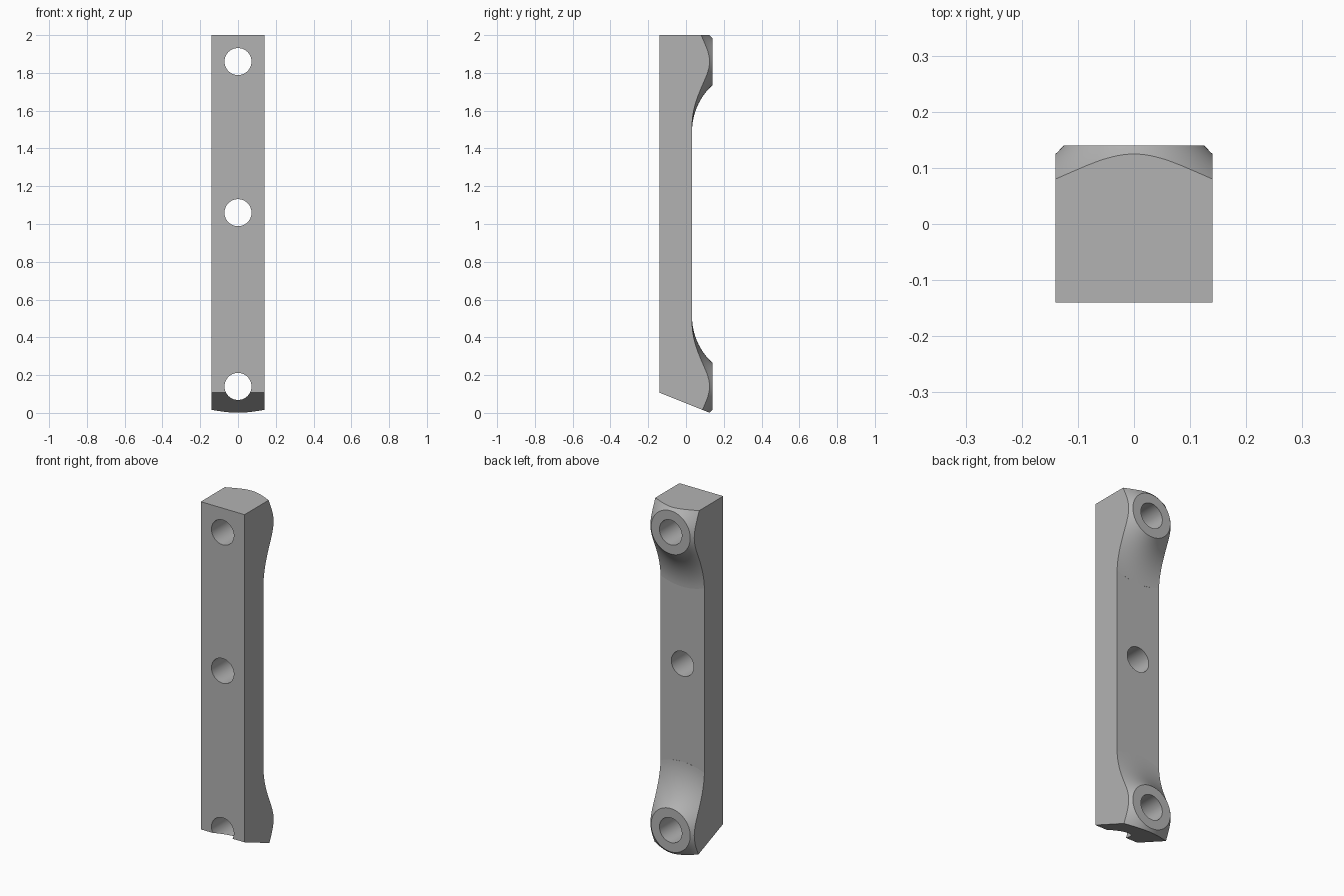
import bpy, bmesh, math
from mathutils import Matrix

if "Cube" in bpy.data.objects:
    bpy.data.objects.remove(bpy.data.objects["Cube"])

HALF = 0.14            # half width and half depth of the bar
FLAT = 0.032           # y of the recessed back face
BOSS_R, FLARE_R = 0.125, 0.37
BOSS_Z = (0.14, 1.86)
HOLE_Z = (0.14, 1.06, 1.86)
HOLE_R = 0.0715


def make_object(name, bm):
    bmesh.ops.recalc_face_normals(bm, faces=bm.faces)
    mesh = bpy.data.meshes.new(name)
    bm.to_mesh(mesh)
    bm.free()
    obj = bpy.data.objects.new(name, mesh)
    bpy.context.collection.objects.link(obj)
    return obj


def prism(name, outline, half_width):
    """Extrude a (y, z) outline along x."""
    bm = bmesh.new()
    face = bm.faces.new([bm.verts.new((-half_width, y, z)) for y, z in outline])
    new = bmesh.ops.extrude_face_region(bm, geom=[face])["geom"]
    bmesh.ops.translate(bm, vec=(2 * half_width, 0, 0),
                        verts=[v for v in new if isinstance(v, bmesh.types.BMVert)])
    return make_object(name, bm)


def lathe(name, profile, z, segments):
    """Revolve a (radius, y) profile about a y-parallel axis at height z."""
    bm = bmesh.new()
    rings = []
    for r, y in profile:
        angles = [2 * math.pi * i / segments for i in range(segments)]
        rings.append([bm.verts.new((r * math.cos(a), y, z + r * math.sin(a))) for a in angles])
    for a, b in zip(rings, rings[1:]):
        for i in range(segments):
            j = (i + 1) % segments
            bm.faces.new((a[i], a[j], b[j], b[i]))
    bm.faces.new(rings[0])
    bm.faces.new(rings[-1])
    return make_object(name, bm)


def combine(obj, other, operation):
    """Apply a boolean and remove the helper."""
    mod = obj.modifiers.new("cut", 'BOOLEAN')
    mod.operation, mod.solver, mod.object = operation, 'EXACT', other
    bpy.context.view_layer.update()
    deps = bpy.context.evaluated_depsgraph_get()
    mesh = bpy.data.meshes.new_from_object(obj.evaluated_get(deps))
    obj.modifiers.clear()
    obj.data = mesh
    bpy.data.objects.remove(other)


# oversized slab that carries the recessed back face
bar = prism("mounting_bar", [(-0.4, -0.6), (FLAT, -0.6), (FLAT, 2.6), (-0.4, 2.6)], 0.6)

# flared bosses: concave arc from the recessed face up to the boss rim
rise, run = HALF - FLAT, FLARE_R - BOSS_R
arc_r = (run ** 2 + rise ** 2) / (2 * rise)
sweep = math.asin(run / arc_r)
STEPS = 18
arc = [(FLARE_R - arc_r * math.sin(sweep * i / STEPS),
        FLAT + arc_r * (1 - math.cos(sweep * i / STEPS))) for i in range(1, STEPS + 1)]
for z in BOSS_Z:
    combine(bar, lathe("boss", [(arc[0][0], -0.1)] + arc, z, 96), 'UNION')

# trim to the bar outline with the sloped lower end
low = 0.107
slope = 0.4
trim = prism("trim", [(-HALF, low), (0.3, low - slope * (0.3 + HALF)), (0.3, 2), (-HALF, 2)], HALF)
combine(bar, trim, 'INTERSECT')

# three through holes
for z in HOLE_Z:
    combine(bar, lathe("hole", [(HOLE_R, -0.5), (HOLE_R, 0.5)], z, 64), 'DIFFERENCE')

# single grey finish
grey = bpy.data.materials.new("grey")
grey.diffuse_color = (0.45, 0.45, 0.45, 1)
grey.use_nodes = True
grey.node_tree.nodes["Principled BSDF"].inputs["Base Color"].default_value = grey.diffuse_color
bar.data.materials.clear()
bar.data.materials.append(grey)
for p in bar.data.polygons:
    p.material_index = 0

bpy.context.view_layer.objects.active = bar
bar.select_set(True)
bpy.ops.object.shade_smooth_by_angle(angle=math.radians(25))
